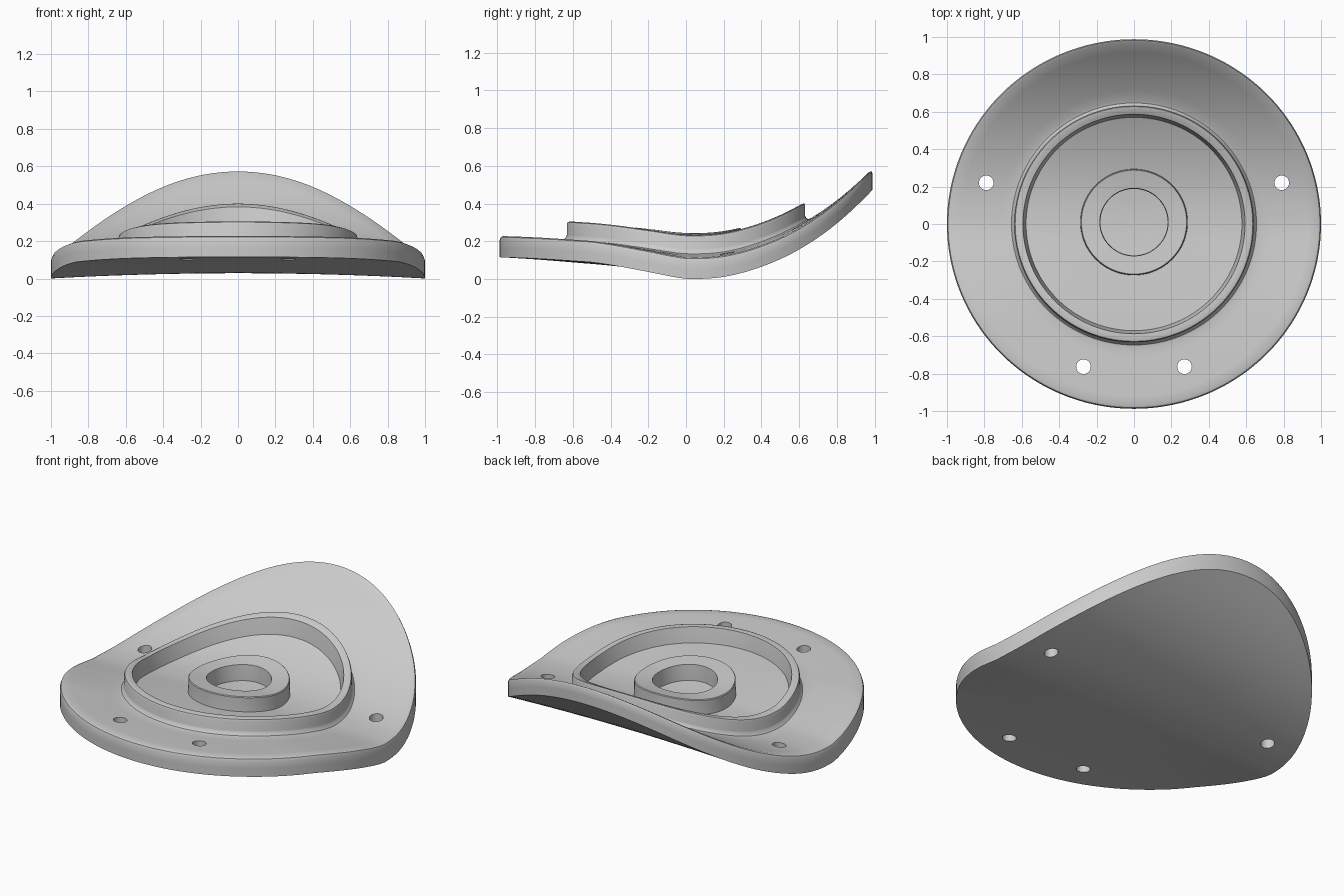
import bpy, bmesh
from math import sin, cos, pi, radians

if "Cube" in bpy.data.objects:
    bpy.data.objects.remove(bpy.data.objects["Cube"])

# Bend curve along y: (y, underside height at x = 0)
BEND = [(-1.2, .125), (-1.0, .116), (-.8, .104), (-.6, .088), (-.4, .071), (-.2, .049),
        (0, .029), (.2, .038), (.4, .088), (.6, .174), (.8, .304), (1.0, .483), (1.2, .70)]


def bend(x, y):
    i = max(1, min(len(BEND) - 3, int((y + 1.2) / .2)))
    t = (y - BEND[i][0]) / .2
    a, b, c, d = [BEND[i + k][1] for k in (-1, 0, 1, 2)]
    z = b + .5 * t * (c - a + t * (2 * a - 5 * b + 4 * c - d + t * (3 * (b - c) + d - a)))
    arch = -.028 + .04 * max(0, min(1, -y / .5))
    return z + arch * x * x


def span(r0, r1, h, n):
    return [(r0 + (r1 - r0) * i / n, h) for i in range(n + 1)]


# Cross-section (radius, height above underside), from bottom centre to top centre
T = .113
profile = span(.06, .94, 0, 14) + [(1, 0), (1, .05), (1, T - .022), (.994, T - .006), (.98, T)]
profile += span(.93, .67, T, 5)
profile += [(.655, T + .004), (.644, T + .018), (.64, T + .03), (.64, T + .085),
            (.635, T + .098), (.622, T + .103), (.594, T + .103), (.585, T + .06), (.577, T + .012)]
profile += span(.53, .287, T + .012, 5)
profile += [(.285, T + .05), (.285, T + .098), (.281, T + .103)]
profile += [(.23, T + .103), (.183, T + .103), (.18, T + .05), (.18, T + .005)]
profile += [(.12, T + .005), (.06, T + .005)]

# Bent disc with raised ring and central boss
N = 144
CY = .988
bm = bmesh.new()


def point(r, h, a, cy=0):
    x, y = r * cos(a), r * sin(a) * CY + cy
    return bm.verts.new((x, y, bend(x, y) + h))


rings = []
for r, h in profile:
    cy = .01 if r < .29 and h > .1 else 0
    rings.append([point(r, h, 2 * pi * k / N, cy) for k in range(N)])
for lo, hi in zip(rings, rings[1:]):
    for k in range(N):
        j = (k + 1) % N
        bm.faces.new((lo[k], lo[j], hi[j], hi[k]))
bottom, top = point(0, 0, 0), point(0, T + .005, 0, .01)
for k in range(N):
    j = (k + 1) % N
    bm.faces.new((bottom, rings[0][j], rings[0][k]))
    bm.faces.new((top, rings[-1][k], rings[-1][j]))
bmesh.ops.recalc_face_normals(bm, faces=bm.faces)
me = bpy.data.meshes.new("bent_flange")
bm.to_mesh(me)
bm.free()
flange = bpy.data.objects.new("bent_flange", me)
bpy.context.collection.objects.link(flange)

# Four bolt holes
bm = bmesh.new()
for x, y in [(.79, .22), (-.79, .22), (.27, -.763), (-.27, -.763)]:
    made = bmesh.ops.create_cone(bm, cap_ends=True, segments=32, radius1=.039, radius2=.039, depth=1)
    bmesh.ops.translate(bm, verts=made["verts"], vec=(x, y, .1))
me = bpy.data.meshes.new("bolt_hole_cutter")
bm.to_mesh(me)
bm.free()
cutter = bpy.data.objects.new("bolt_hole_cutter", me)
bpy.context.collection.objects.link(cutter)
cutter.hide_render = True
cut = flange.modifiers.new("bolt_holes", 'BOOLEAN')
cut.operation, cut.solver, cut.object = 'DIFFERENCE', 'EXACT', cutter

bpy.context.view_layer.objects.active = flange
flange.select_set(True)
bpy.ops.object.modifier_apply(modifier=cut.name)
bpy.data.objects.remove(cutter)
bpy.ops.object.shade_smooth_by_angle(angle=radians(35))
